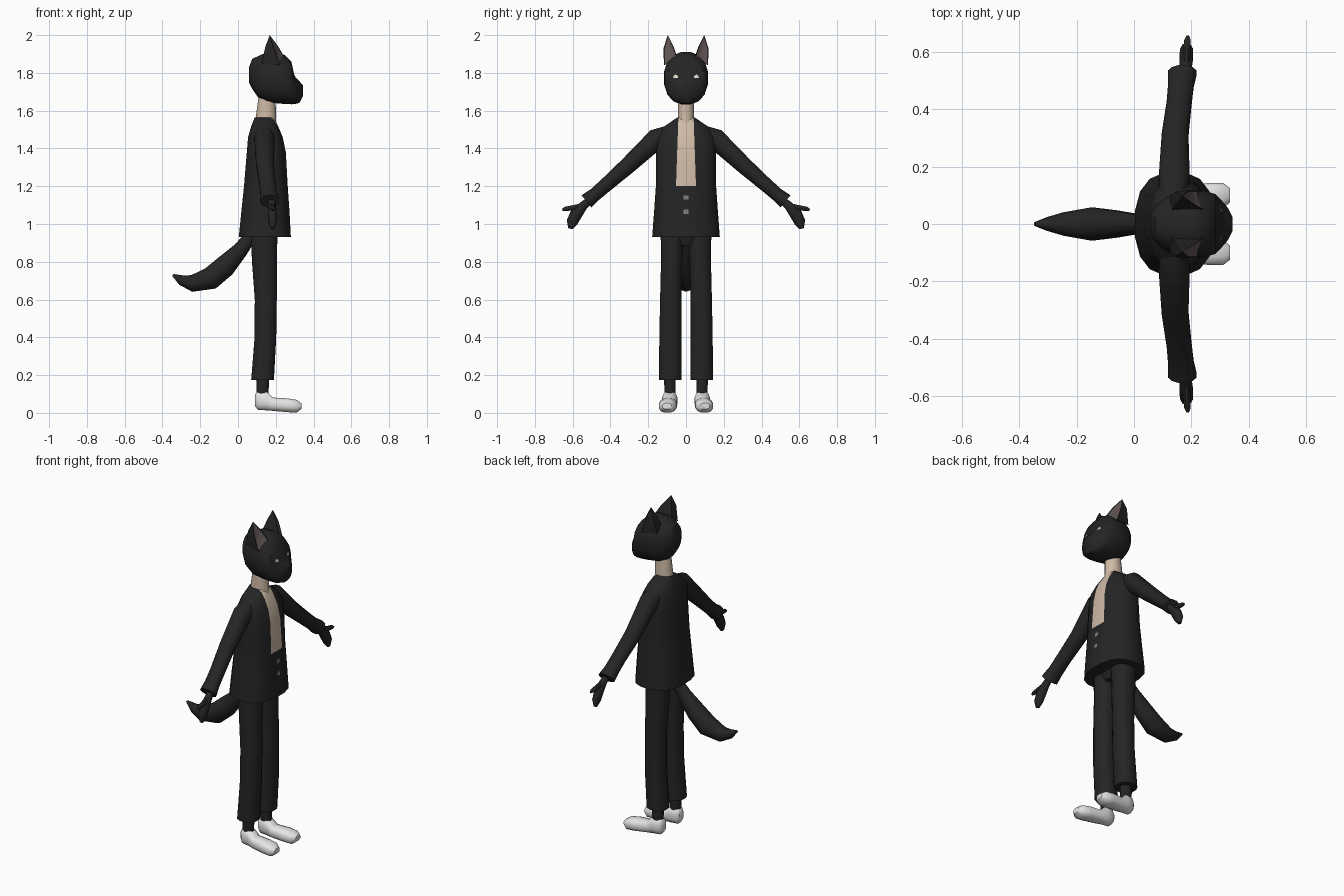
import bpy, bmesh, math
from mathutils import Vector
from mathutils.bvhtree import BVHTree


def material(name, r, g, b):
    m = bpy.data.materials.new(name)
    m.diffuse_color = (r, g, b, 1)
    return m


BLACK = material("black", 0.018, 0.018, 0.019)
TAN = material("tan skin", 0.62, 0.49, 0.38)
WHITE = material("shoe white", 0.78, 0.78, 0.77)
EAR = material("inner ear mauve", 0.115, 0.085, 0.085)
EYE = material("eye cream", 0.75, 0.70, 0.60)
GREY = material("button grey", 0.22, 0.22, 0.22)

X, Y, Z = Vector((1, 0, 0)), Vector((0, 1, 0)), Vector((0, 0, 1))


def finish(name, bm, mats, mirror=False, angle=45):
    bmesh.ops.recalc_face_normals(bm, faces=bm.faces)
    me = bpy.data.meshes.new(name)
    bm.to_mesh(me)
    bm.free()
    for m in mats:
        me.materials.append(m)
    ob = bpy.data.objects.new(name, me)
    bpy.context.collection.objects.link(ob)
    bpy.ops.object.select_all(action='DESELECT')
    ob.select_set(True)
    bpy.context.view_layer.objects.active = ob
    bpy.ops.object.shade_smooth_by_angle(angle=math.radians(angle))
    if mirror:
        md = ob.modifiers.new("mirror", 'MIRROR')
        md.use_axis = (False, True, False)
        md.use_mirror_merge = False
    return ob


def loft(rows, u, v=None, n=12, power=2.0):
    """Rows are (x, y, z, half size along u, half size along v)."""
    bm = bmesh.new()
    pts = [Vector(r[:3]) for r in rows]
    rings = []
    for i, r in enumerate(rows):
        t = pts[min(i + 1, len(pts) - 1)] - pts[max(i - 1, 0)]
        w = v or t.cross(u).normalized()
        ring = []
        for k in range(n):
            a = 2 * math.pi * (k + 0.5) / n
            c, s = math.cos(a), math.sin(a)
            c = math.copysign(abs(c) ** (2 / power), c)
            s = math.copysign(abs(s) ** (2 / power), s)
            ring.append(bm.verts.new(pts[i] + u * c * r[3] + w * s * r[4]))
        rings.append(ring)
    for a, b in zip(rings, rings[1:]):
        for k in range(n):
            bm.faces.new((a[k], a[(k + 1) % n], b[(k + 1) % n], b[k]))
    bm.faces.new(rings[0])
    bm.faces.new(rings[-1])
    bmesh.ops.recalc_face_normals(bm, faces=bm.faces)
    return bm


def plates(name, bvh, centres, outline, mat):
    """Thin plates laid on the front of a surface."""
    bm = bmesh.new()
    for cy, cz in centres:
        vs = []
        for dy, dz in outline:
            hit = bvh.ray_cast(Vector((1, cy + dy, cz + dz)), -X)[0]
            vs.append(bm.verts.new(hit + X * 0.004))
        bm.faces.new(vs)
    ob = finish(name, bm, [mat])
    for p in ob.data.polygons:
        if p.normal.x < 0:
            p.flip()


# Jacket: rows (z, back x, front x, half width), with the open chest cut in
jacket_rows = [(0.93, 0.002, 0.282, 0.182), (1.06, 0.015, 0.275, 0.172),
               (1.2, 0.03, 0.265, 0.162), (1.38, 0.045, 0.255, 0.16),
               (1.46, 0.052, 0.238, 0.158), (1.515, 0.068, 0.215, 0.12),
               (1.565, 0.088, 0.19, 0.045)]
bm = loft([((a + b) / 2, 0, z, (b - a) / 2, w) for z, a, b, w in jacket_rows],
          X, Y, 16, 2.5)
jacket_bvh = BVHTree.FromBMesh(bm)
cuts = [(Vector((0, s * 0.053, 1.2)), Vector((0, 1, s * 0.035))) for s in (1, -1)]
cuts.append((Vector((0, 0, 1.2)), Z))
for co, no in cuts:
    bmesh.ops.bisect_plane(bm, geom=bm.verts[:] + bm.edges[:] + bm.faces[:],
                           plane_co=co, plane_no=no)
for f in bm.faces:
    c = f.calc_center_median()
    if c.z > 1.2 and c.x > 0.17 and abs(c.y) < 0.053 - 0.035 * (c.z - 1.2):
        f.material_index = 1
finish("jacket", bm, [BLACK, TAN], angle=50)

plates("buttons", jacket_bvh, [(0, 1.14), (0, 1.065)],
       [(-0.012, -0.011), (0.012, -0.011), (0.012, 0.011), (-0.012, 0.011)], GREY)

# Neck
finish("neck", loft([(0.15, 0, 1.48, 0.058, 0.048), (0.147, 0, 1.56, 0.056, 0.044),
                     (0.155, 0, 1.69, 0.045, 0.042)], X, Y), [TAN])

# Head: sections along x (x, bottom z, top z, half width)
head_rows = [(0.058, 1.75, 1.83, 0.035), (0.075, 1.715, 1.875, 0.065),
             (0.105, 1.67, 1.89, 0.092), (0.15, 1.645, 1.91, 0.113),
             (0.21, 1.636, 1.912, 0.118), (0.25, 1.633, 1.895, 0.116),
             (0.283, 1.632, 1.86, 0.106), (0.299, 1.633, 1.785, 0.09),
             (0.325, 1.64, 1.757, 0.06), (0.343, 1.675, 1.735, 0.025)]
bm = loft([(x, 0, (a + b) / 2, w, (b - a) / 2) for x, a, b, w in head_rows],
          Y, Z, 16, 2.3)
head_bvh = BVHTree.FromBMesh(bm)
finish("head", bm, [BLACK], angle=35)
plates("eyes", head_bvh, [(-0.055, 1.782), (0.055, 1.782)],
       [(-0.013, -0.008), (0.013, -0.008), (0.011, 0.003), (0, 0.01), (-0.011, 0.003)], EYE)

# Ears: four-sided, with inset inner faces at the front
bm = bmesh.new()
base = [(0.25, 0.047, 1.875), (0.22, 0.117, 1.84), (0.125, 0.1, 1.85), (0.13, 0.045, 1.88)]
mid = [(0.213, 0.066, 1.94), (0.19, 0.119, 1.93), (0.145, 0.112, 1.94), (0.148, 0.072, 1.945)]
base, mid = [[bm.verts.new(p) for p in r] for r in (base, mid)]
tip = bm.verts.new((0.168, 0.097, 2.0))
front = []
for k in range(4):
    j = (k + 1) % 4
    fs = [bm.faces.new((base[k], base[j], mid[j], mid[k])),
          bm.faces.new((mid[k], mid[j], tip))]
    if k == 0:
        front = fs
bm.faces.new(base)
bmesh.ops.recalc_face_normals(bm, faces=bm.faces)
bmesh.ops.inset_region(bm, faces=front, thickness=0.007, depth=-0.004)
for f in front:
    f.material_index = 1
finish("ears", bm, [BLACK, EAR], True)

# Sleeves, hands and thumbs
finish("sleeves", loft([(0.135, 0.07, 1.485, 0.045, 0.045), (0.14, 0.155, 1.452, 0.056, 0.057),
                        (0.143, 0.31, 1.307, 0.048, 0.046), (0.157, 0.42, 1.21, 0.045, 0.039),
                        (0.163, 0.48, 1.158, 0.046, 0.037), (0.168, 0.527, 1.12, 0.052, 0.043)],
                       X), [BLACK], True)
finish("hands", loft([(0.175, 0.5, 1.135, 0.018, 0.018), (0.18, 0.545, 1.095, 0.022, 0.024),
                      (0.182, 0.583, 1.05, 0.025, 0.033), (0.183, 0.603, 1.01, 0.023, 0.03),
                      (0.183, 0.612, 0.975, 0.01, 0.012)], X, None, 10), [BLACK], True)
finish("thumbs", loft([(0.18, 0.54, 1.1, 0.014, 0.014), (0.184, 0.6, 1.085, 0.015, 0.015),
                       (0.186, 0.64, 1.08, 0.012, 0.012), (0.187, 0.655, 1.075, 0.005, 0.006)],
                      X, None, 8), [BLACK], True)

# Trousers
finish("trouser_legs", loft([(0.13, 0.083, 0.175, 0.062, 0.062), (0.145, 0.083, 0.4, 0.059, 0.06),
                             (0.147, 0.081, 0.6, 0.06, 0.058), (0.14, 0.076, 0.8, 0.068, 0.058),
                             (0.138, 0.072, 0.95, 0.073, 0.064)], X, Y, 12, 2.3), [BLACK], True)
finish("hips", loft([(0.138, 0, 0.885, 0.055, 0.06), (0.138, 0, 0.95, 0.075, 0.135)], X, Y), [BLACK])

# Ankles and shoes: sections along x (x, y, bottom z, top z, half width)
finish("ankles", loft([(0.13, 0.085, 0.07, 0.033, 0.03), (0.13, 0.085, 0.2, 0.035, 0.032)],
                      X, Y), [BLACK], True)
shoe_rows = [(0.09, 0.084, 0.035, 0.1, 0.022), (0.105, 0.085, 0.015, 0.117, 0.035),
             (0.15, 0.086, 0.012, 0.118, 0.041), (0.185, 0.089, 0.01, 0.082, 0.043),
             (0.26, 0.096, 0.003, 0.078, 0.048), (0.31, 0.099, 0, 0.07, 0.045),
             (0.335, 0.1, 0.02, 0.052, 0.025)]
finish("shoes", loft([(x, y, (a + b) / 2, w, (b - a) / 2) for x, y, a, b, w in shoe_rows],
                     Y, Z, 12, 2.5), [WHITE], True, 50)

# Tail
finish("tail", loft([(0.08, 0, 0.95, 0.025, 0.03), (0.01, 0, 0.86, 0.036, 0.042),
                     (-0.07, 0, 0.775, 0.05, 0.058), (-0.145, 0, 0.712, 0.06, 0.06),
                     (-0.245, 0, 0.685, 0.043, 0.044), (-0.3, 0, 0.703, 0.025, 0.027),
                     (-0.345, 0, 0.73, 0.007, 0.006)], Y, None, 10), [BLACK])
